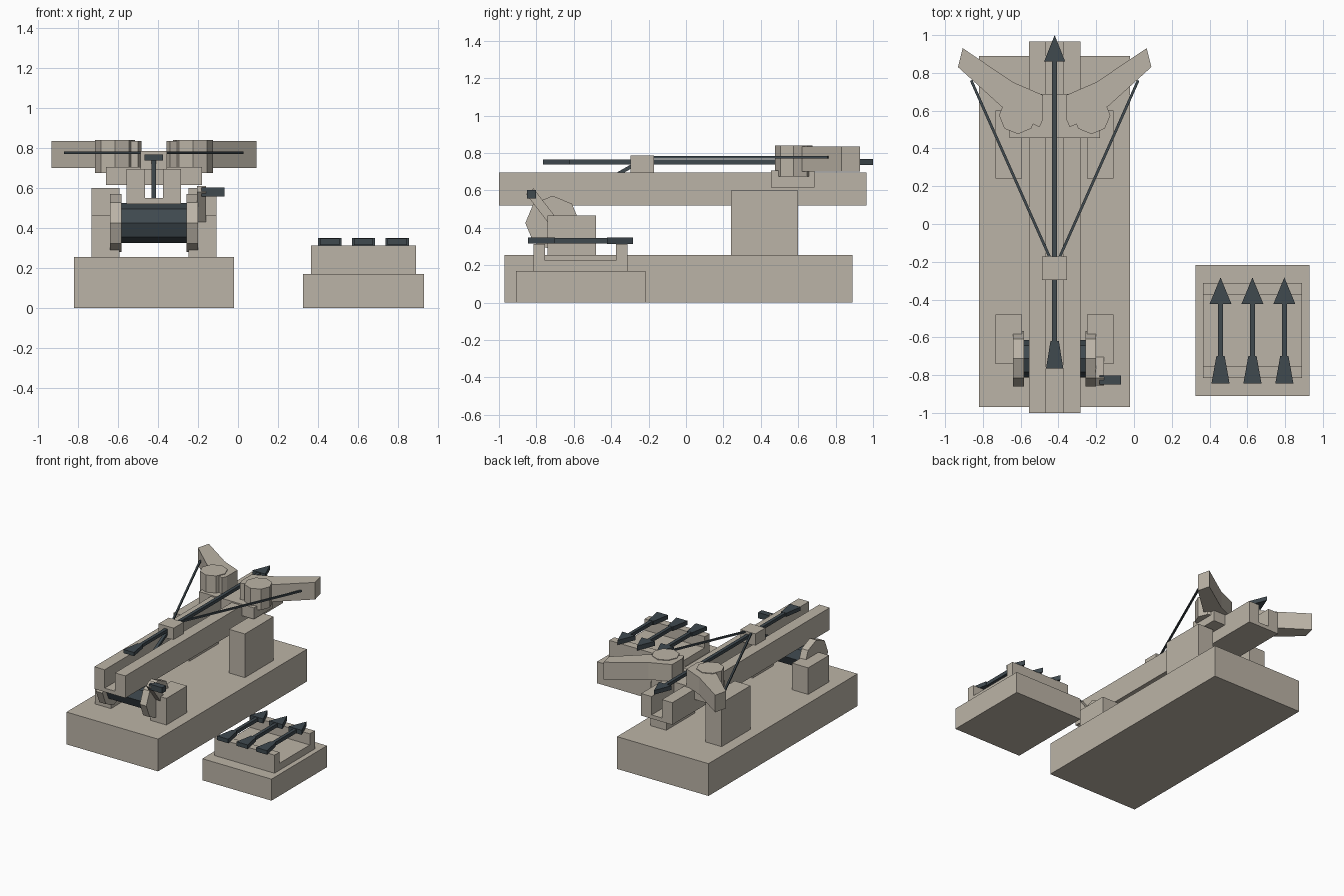
import bpy, bmesh, math
from mathutils import Vector

if "Cube" in bpy.data.objects:
    bpy.data.objects.remove(bpy.data.objects["Cube"])

CX = -0.42  # centre line of the launcher


def material(name, col):
    m = bpy.data.materials.new(name)
    m.diffuse_color = (*col, 1)
    m.use_nodes = True
    m.node_tree.nodes["Principled BSDF"].inputs["Base Color"].default_value = m.diffuse_color
    return m


STONE = material("warm_grey", (0.50, 0.455, 0.385))
DARK = material("dark_slate", (0.05, 0.067, 0.078))


def prism(name, pts, lo, hi, mat, axis="z"):
    """Extrude a 2D outline along an axis. z: (x,y)  y: (x,z)  x: (y,z)"""
    place = {"z": lambda a, b, t: (a, b, t),
             "y": lambda a, b, t: (a, t, b),
             "x": lambda a, b, t: (t, a, b)}[axis]
    bm = bmesh.new()
    f = bm.faces.new([bm.verts.new(place(a, b, lo)) for a, b in pts])
    ext = bmesh.ops.extrude_face_region(bm, geom=[f])
    vs = [g for g in ext["geom"] if isinstance(g, bmesh.types.BMVert)]
    d = Vector(place(0, 0, hi - lo))
    bmesh.ops.translate(bm, verts=vs, vec=d)
    bmesh.ops.recalc_face_normals(bm, faces=bm.faces)
    me = bpy.data.meshes.new(name)
    bm.to_mesh(me)
    bm.free()
    me.materials.append(mat)
    ob = bpy.data.objects.new(name, me)
    bpy.context.collection.objects.link(ob)
    return ob


def box(name, x0, x1, y0, y1, z0, z1, mat=STONE):
    return prism(name, [(x0, y0), (x1, y0), (x1, y1), (x0, y1)], z0, z1, mat)


def octagon(a, b, r):
    return [(a + r * math.cos(i * math.pi / 4), b + r * math.sin(i * math.pi / 4))
            for i in range(8)]


def strip(p, q, w):
    """Rectangle outline of width w running from p to q"""
    p, q = Vector(p), Vector(q)
    n = (q - p).normalized()
    n = Vector((-n.y, n.x)) * w / 2
    return [tuple(v) for v in (p + n, p - n, q - n, q + n)]


def bolt(name, x, y0, y1, z0, z1, hw, tail):
    """Dart with arrow head and flared tail, pointing to +y"""
    prism(name + "_shaft", [(x - .013, y0 + .1), (x + .013, y0 + .1),
                            (x + .013, y1 - .1), (x - .013, y1 - .1)],
          z0 + .004, z1 - .004, DARK)
    prism(name + "_head", [(x - hw, y1 - .14), (x + hw, y1 - .14), (x, y1)], z0, z1, DARK)
    prism(name + "_tail", [(x - tail, y0), (x + tail, y0),
                           (x + .022, y0 + .145), (x - .022, y0 + .145)],
          z0 + .002, z1 - .002, DARK)


# base slab
box("base", -0.82, -0.02, -0.97, 0.89, 0, 0.255)

# grooved stock
c = CX
prism("stock", [(c - .136, .52), (c + .136, .52), (c + .136, .695), (c + .045, .695),
                (c + .045, .55), (c - .045, .55), (c - .045, .695), (c - .136, .695)],
      -1.0, 0.965, STONE, "y")

# cross beam carrying the bow
box("cross_beam", c - .24, c + .24, 0.455, 0.688, 0.615, 0.705)

# mirrored parts
arm = [(.063, .683), (.221, .751), (.487, .931), (.512, .831),
       (.284, .624), (.115, .529), (.08, .513), (.063, .55)]
for s, side in ((-1, "left"), (1, "right")):
    def span(a, b):
        return sorted((c + s * a, c + s * b))
    box("front_post_" + side, *span(.172, .312), 0.24, 0.60, 0.255, 0.60)
    box("rear_post_" + side, *span(.172, .312), -0.74, -0.48, 0.255, 0.465)
    prism("winch_flange_" + side, octagon(-.713, .425, .146), *span(.163, .22), STONE, "x")
    prism("bow_hub_" + side, octagon(c + s * .195, .576, .1), 0.675, 0.84, STONE)
    prism("bow_arm_" + side, [(c + s * x, y) for x, y in arm], 0.70, 0.835, STONE)
    prism("bow_string_" + side, strip((c + s * .442, .76), (c + s * .02, -.19), .014),
          0.77, 0.783, DARK)

# winch drum, crank and pull rope
prism("winch_drum", octagon(-.713, .425, .1), c - .165, c + .165, DARK, "x")
prism("crank_arm", strip((-.70, .42), (-.835, .595), .05), c + .215, c + .26, STONE, "x")
box("crank_handle", c + .238, c + .352, -.85, -.803, .557, .602, DARK)
prism("pull_rope", strip((-.28, .735), (-.70, .495), .02), c - .011, c + .011, DARK, "x")

# string slider and loaded bolt
box("slider", c - .066, c + .066, -.297, -.172, .69, .785)
bolt("loaded_bolt", c, -.765, 1.0, .735, .768, .056, .046)

# ammunition stand: plinth and notched cradle
box("stand_plinth", .325, .93, -.91, -.217, 0, .17)
prism("stand_cradle", [(-.816, .17), (-.312, .17), (-.312, .313), (-.375, .313),
                       (-.375, .225), (-.755, .225), (-.755, .313), (-.816, .313)],
      .365, .89, STONE, "x")
for i in range(3):
    bolt("spare_bolt_%d" % (i + 1), .458 + i * .169, -.845, -.283, .313, .349, .058, .048)
